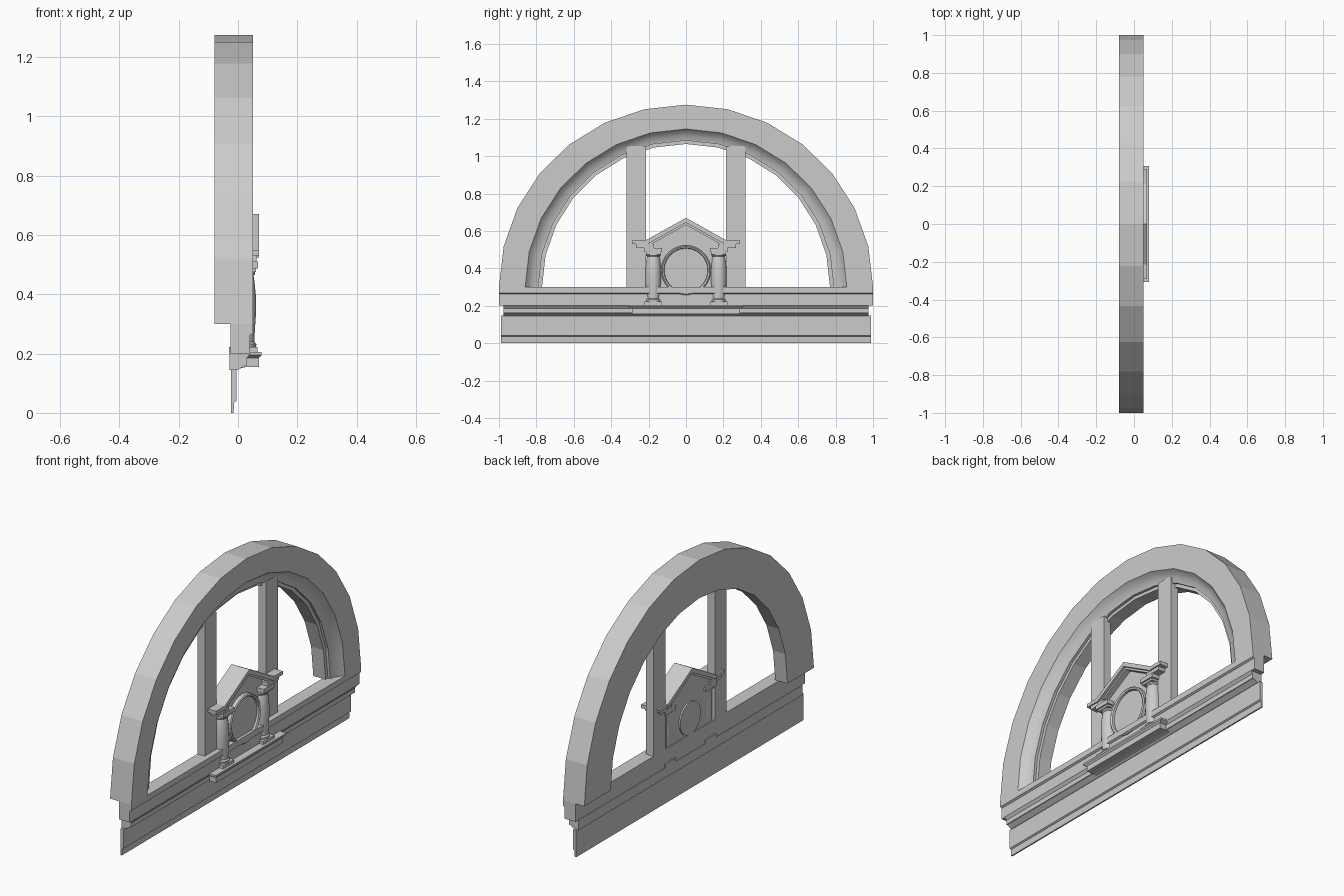
import bpy, bmesh
from math import sin, cos, pi, radians

if "Cube" in bpy.data.objects:
    bpy.data.objects.remove(bpy.data.objects["Cube"])


def finish(name, bm):
    bmesh.ops.recalc_face_normals(bm, faces=bm.faces[:])
    me = bpy.data.meshes.new(name)
    bm.to_mesh(me)
    bm.free()
    ob = bpy.data.objects.new(name, me)
    bpy.context.collection.objects.link(ob)
    return ob


def loft(name, rings, closed=False, smooth=()):
    """Skin a list of equal closed rings; smooth = ring segments shaded smooth."""
    bm = bmesh.new()
    vs = [[bm.verts.new(p) for p in r] for r in rings]
    n = len(rings[0])
    for k in range(len(vs) if closed else len(vs) - 1):
        a, b = vs[k], vs[(k + 1) % len(vs)]
        for i in range(n):
            j = (i + 1) % n
            f = bm.faces.new((a[i], a[j], b[j], b[i]))
            f.smooth = i in smooth
    if not closed:
        bm.faces.new(vs[0])
        bm.faces.new(vs[-1])
    return finish(name, bm)


def box(name, x0, x1, y0, y1, z0, z1):
    return loft(name, [[(x0, y0, z), (x1, y0, z), (x1, y1, z), (x0, y1, z)] for z in (z0, z1)])


def extrude_y(name, prof, half):
    """Moulding with an (x, z) section running along y."""
    return loft(name, [[(x, y, z) for x, z in prof] for y in (-half, half)])


def extrude_x(name, prof, x0, x1):
    """Plate with a (y, z) outline."""
    return loft(name, [[(x, y, z) for y, z in prof] for x in (x0, x1)])


# Arch: half-ellipse sweep with a cove on the front inner edge (half width, height, x)
arch = [(1.0, .975, -.08), (1.0, .975, .05), (.86, .845, .05), (.845, .832, .033),
        (.82, .81, .017), (.795, .788, .01), (.79, .783, .01), (.79, .783, -.005),
        (.77, .765, -.005), (.77, .765, -.08)]
SEG = 14
loft("arch", [[(x, -a * cos(pi * k / SEG), .3 + b * sin(pi * k / SEG)) for a, b, x in arch]
              for k in range(SEG + 1)], smooth=(2, 3, 4))

# Sill layers below the arch
extrude_y("sill", [(-.025, .2), (.04, .2), (.04, .262), (.05, .268), (.05, .3), (-.025, .3)], 1.0)
extrude_y("sill_moulding", [(-.028, .145), (.0, .145), (.022, .16), (.03, .16), (.03, .185),
                            (.042, .2), (-.028, .2)], .975)
extrude_y("fascia", [(-.023, 0), (-.015, 0), (-.013, .035), (-.005, .04), (-.005, .147),
                     (-.023, .147)], .99)

# Projecting shelf under the small temple front
extrude_y("shelf_block", [(0, .148), (.028, .155), (.07, .155), (.07, .187), (0, .187)], .29)
loft("shelf", [[(-.02, -h, z), (x, -h, z), (x, h, z), (-.02, h, z)]
               for h, x, z in ((.292, .07, .185), (.308, .08, .195), (.308, .08, .205))])

# Temple front: wall, ring and discs
extrude_x("niche_wall", [(-.2, .2), (.2, .2), (.2, .53), (0, .64), (-.2, .53)], -.02, .025)


def ring(r, x, n=32):
    return [(x, r * cos(2 * pi * i / n), .39 + r * sin(2 * pi * i / n)) for i in range(n)]


loft("medallion_ring", [ring(r, x) for r, x in
                        ((.133, .02), (.133, .045), (.127, .05), (.118, .045), (.115, .02))], True)
loft("medallion_disc", [ring(.116, .02), ring(.116, .034)])
loft("back_disc", [ring(.09, -.028), ring(.09, -.015)])

# Gable roof in two stepped layers
for name, drop, t, x0, x1 in (("gable_roof", 0, .026, -.04, .07), ("gable_bed_mould", .024, .014, -.03, .055)):
    o = [(-.215, .55 - drop), (0, .67 - drop), (.215, .55 - drop)]
    extrude_x(name, o + [(y, z - t) for y, z in reversed(o)], x0, x1)

# Paired parts on each side
for s, side in ((-1, "left"), (1, "right")):
    def sbox(name, x0, x1, a, b, z0, z1):
        box(f"{name}_{side}", x0, x1, min(s * a, s * b), max(s * a, s * b), z0, z1)

    sbox("mullion", -.025, .02, .215, .318, .29, 1.055)
    sbox("cornice", -.035, .07, .2, .29, .53, .55)
    sbox("cornice_lower", -.03, .063, .17, .268, .51, .53)
    sbox("capital", -.03, .068, .128, .222, .487, .51)
    sbox("capital_neck", -.022, .06, .135, .214, .475, .488)
    sbox("plinth", -.03, .066, .128, .222, .2, .222)
    # Swelling column shaft
    prof = [(.043, .22), (.044, .232), (.037, .24), (.039, .28), (.043, .34), (.042, .4),
            (.036, .455), (.034, .462), (.039, .468), (.039, .478)]
    col = loft(f"column_{side}", [[(.018 + r * cos(2 * pi * i / 16), s * .175 + r * sin(2 * pi * i / 16), z)
                                   for i in range(16)] for r, z in prof])
    bpy.ops.object.select_all(action='DESELECT')
    col.select_set(True)
    bpy.context.view_layer.objects.active = col
    bpy.ops.object.shade_smooth_by_angle(angle=radians(35))
